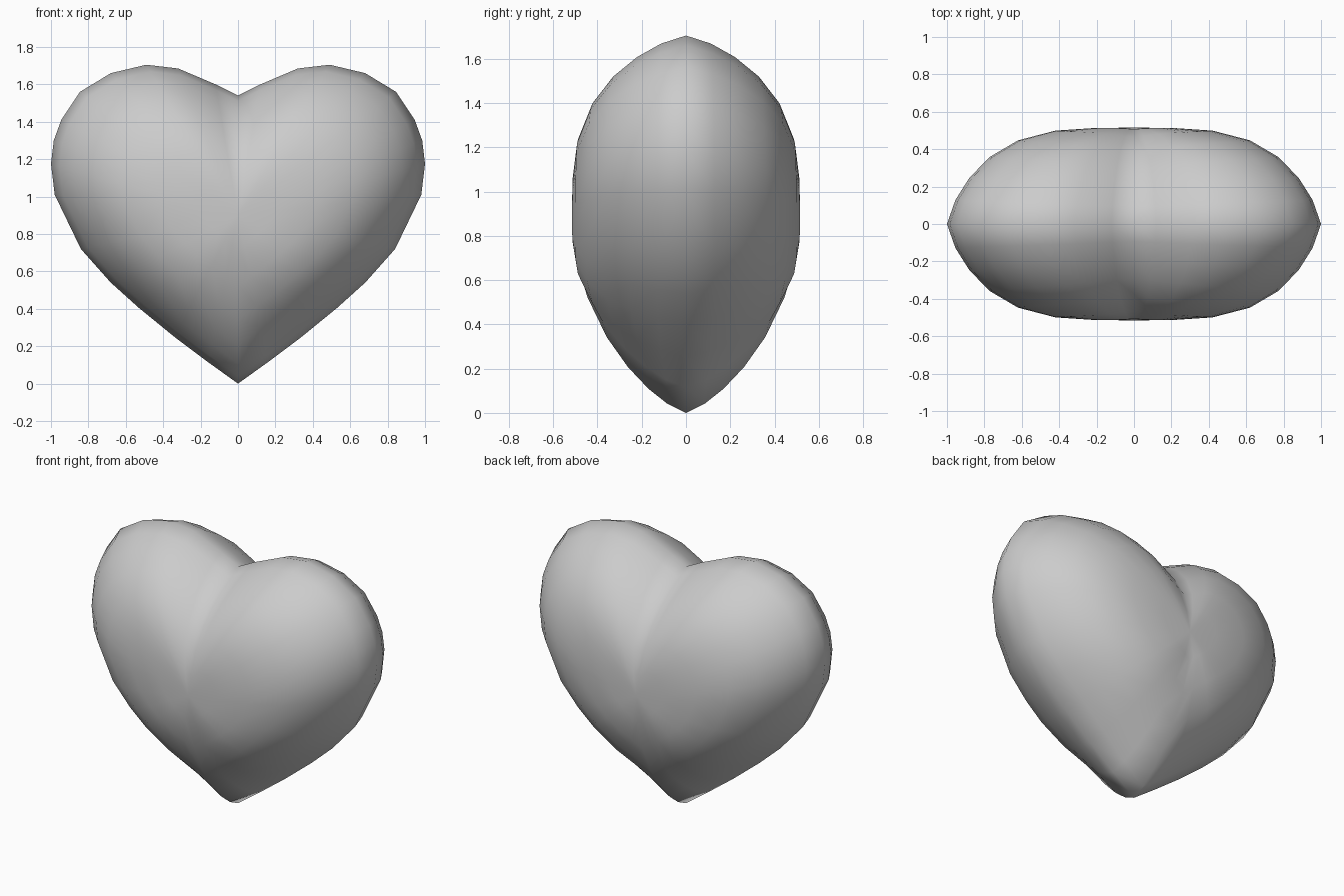
import bpy, bmesh

if "Cube" in bpy.data.objects:
    bpy.data.objects.remove(bpy.data.objects["Cube"])

# Half outline of the heart in the front plane (x, z), tip to cleft
half = [(0, 0.0), (0.16, 0.115), (0.34, 0.25), (0.53, 0.405), (0.68, 0.54),
        (0.84, 0.72), (0.98, 1.01), (1.0, 1.175), (0.985, 1.3),
        (0.945, 1.41), (0.845, 1.56), (0.68, 1.66), (0.49, 1.705),
        (0.32, 1.685), (0.12, 1.60), (0, 1.54)]
outline = half + [(-x, z) for x, z in half[-2:0:-1]]
CZ, DEPTH = 0.9, 0.515
rings = [0.2, 0.42, 0.62, 0.77, 0.88, 0.955]


def bulge(x, z, s):
    """Half thickness at fraction s from the centre towards outline point."""
    up = (z - CZ) / ((x * x + (z - CZ) ** 2) ** 0.5)
    # slimmer towards the cleft and the tip, fuller on the flanks
    if up > 0:
        power = 3.75 - 0.85 * up ** 2 - 0.5 * up ** 12
    else:
        power = 3.75 - 1.75 * up ** 8
    return DEPTH * (1 - s ** power) ** 0.75


bm = bmesh.new()
rim = [bm.verts.new((x, 0, z)) for x, z in outline]
n = len(rim)

# Front and back inflated halves share the rim
for side in (-1, 1):
    pole = bm.verts.new((0, side * DEPTH, CZ))
    loops = [[bm.verts.new((x * s, side * bulge(x, z, s), CZ + (z - CZ) * s))
              for x, z in outline] for s in rings] + [rim]
    for i in range(n):
        j = (i + 1) % n
        bm.faces.new((pole, loops[0][i], loops[0][j]))
        for a, b in zip(loops, loops[1:]):
            bm.faces.new((a[i], b[i], b[j], a[j]))

bmesh.ops.recalc_face_normals(bm, faces=bm.faces)
for f in bm.faces:
    f.smooth = True
mesh = bpy.data.meshes.new("heart")
bm.to_mesh(mesh)
bm.free()
heart = bpy.data.objects.new("heart", mesh)
bpy.context.collection.objects.link(heart)
